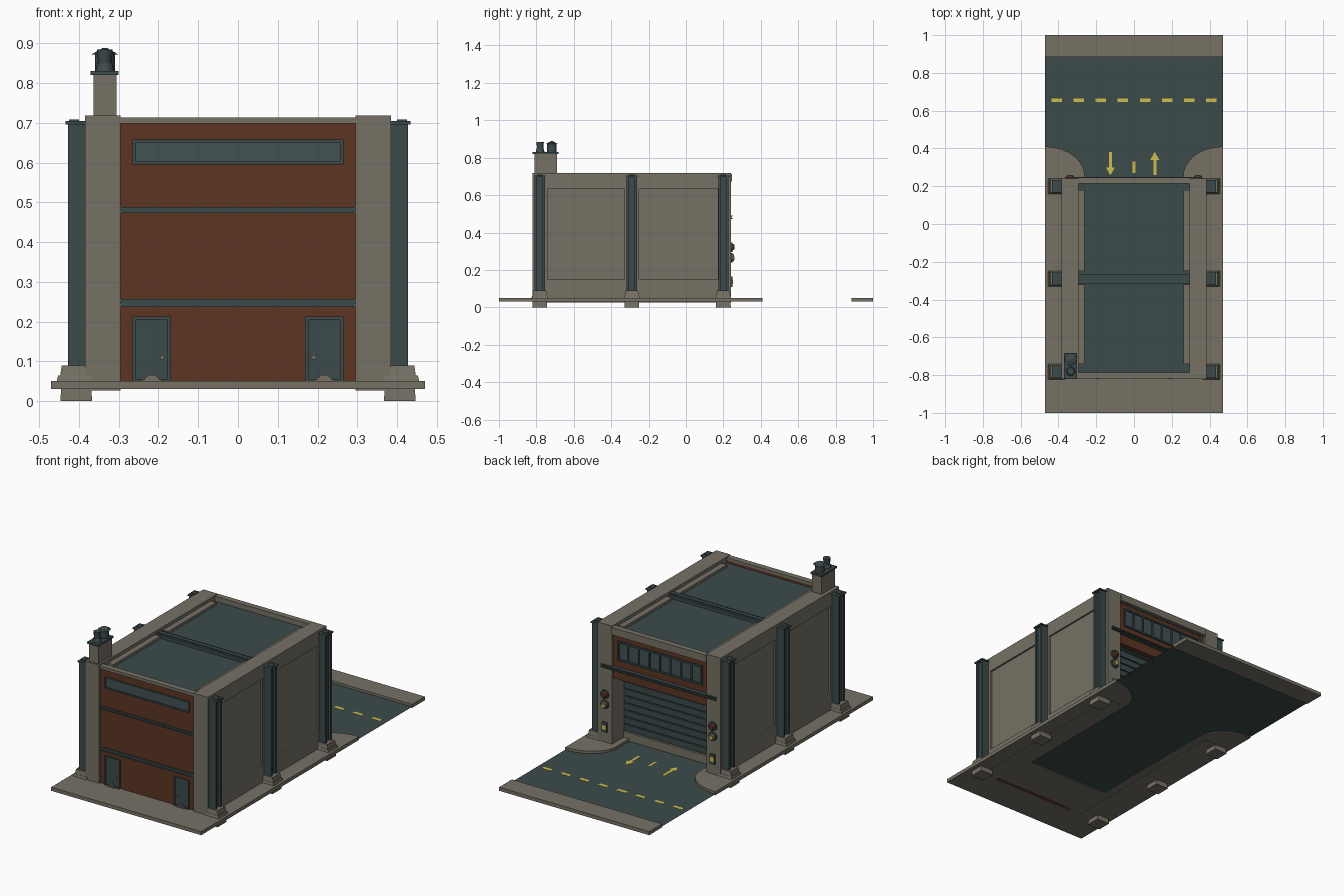
import bpy, bmesh, math
from mathutils import Matrix, Vector


def mat(name, rgb):
    m = bpy.data.materials.new(name)
    m.diffuse_color = (*rgb, 1)
    return m


CONCRETE = mat("concrete", (0.18, 0.165, 0.13))
STEEL = mat("dark_steel", (0.045, 0.068, 0.070))
BRICK = mat("brick", (0.11, 0.036, 0.016))
YELLOW = mat("yellow_paint", (0.62, 0.52, 0.07))
GLASS = mat("glass", (0.055, 0.083, 0.088))
LAMP = mat("red_lamp", (0.12, 0.03, 0.018))


def finish(name, bm, m):
    bmesh.ops.recalc_face_normals(bm, faces=bm.faces)
    me = bpy.data.meshes.new(name)
    bm.to_mesh(me)
    bm.free()
    me.materials.append(m)
    ob = bpy.data.objects.new(name, me)
    bpy.context.collection.objects.link(ob)
    return ob


def boxes(name, m, *items):
    """Each item: x0, x1, y0, y1, z0, z1 and an optional taper of the top."""
    bm = bmesh.new()
    for x0, x1, y0, y1, z0, z1, *t in items:
        c = Vector(((x0 + x1) / 2, (y0 + y1) / 2, (z0 + z1) / 2))
        size = Matrix.Diagonal((abs(x1 - x0), y1 - y0, z1 - z0, 1))
        vs = bmesh.ops.create_cube(bm, size=1, matrix=Matrix.Translation(c) @ size)["verts"]
        if t:
            for v in vs:
                if v.co.z > c.z:
                    v.co.x = c.x + (v.co.x - c.x) * t[0]
                    v.co.y = c.y + (v.co.y - c.y) * t[0]
    return finish(name, bm, m)


def plates(name, m, z, polys, h=0):
    """Flat outlines, extruded by h when given."""
    bm = bmesh.new()
    for pts in polys:
        f = bm.faces.new([bm.verts.new((x, y, z)) for x, y in pts])
        f.normal_update()
        if h:
            new = bmesh.ops.extrude_face_region(bm, geom=[f], use_keep_orig=True)["geom"]
            bmesh.ops.translate(bm, vec=(0, 0, h), verts=[v for v in new if isinstance(v, bmesh.types.BMVert)])
    return finish(name, bm, m)


def rounds(name, m, items, along_y=False, n=16):
    """Each item: centre x, y, z, lower radius, upper radius, length."""
    bm = bmesh.new()
    rot = Matrix.Rotation(-math.pi / 2, 4, 'X') if along_y else Matrix()
    for x, y, z, r0, r1, d in items:
        bmesh.ops.create_cone(bm, cap_ends=True, segments=n, radius1=r0, radius2=r1, depth=d,
                              matrix=Matrix.Translation((x, y, z)) @ rot)
    ob = finish(name, bm, m)
    ob.data.shade_smooth()
    ob.data.set_sharp_from_angle(angle=math.radians(35))
    return ob


def rect(x0, x1, y0, y1):
    return [(x0, y0), (x1, y0), (x1, y1), (x0, y1)]


# Ground: pavement with rounded driveway corners, road, far kerb
arc = [(0.47 - 0.21 * math.sin(a), 0.25 + 0.16 * math.cos(a)) for a in [i * math.pi / 20 for i in range(11)]]
right = [(0.47, -1)] + arc + [(0.26, -0.55)]
plates("pavement", CONCRETE, 0.03, [right + [(-x, y) for x, y in reversed(right)]], 0.02)
boxes("far_pavement", CONCRETE, (-0.47, 0.47, 0.885, 1, 0.03, 0.05))
plates("road", STEEL, 0.036, [rect(-0.47, 0.47, 0.25, 0.885), rect(-0.26, 0.26, -0.55, 0.25)])

# Road paint: lane dashes and two arrows
paint = [rect(x - 0.028, x + 0.028, 0.645, 0.665) for x in [-0.41 + i * 0.82 / 7 for i in range(8)]]
paint.append(rect(-0.007, 0.007, 0.27, 0.33))
for x, d in ((-0.125, -1), (0.11, 1)):
    paint.append([(x + px, 0.32 + d * py) for px, py in
                  ((-0.008, -0.06), (0.008, -0.06), (0.008, 0.02), (0.024, 0.02),
                   (0, 0.062), (-0.024, 0.02), (-0.008, 0.02))])
plates("road_markings", YELLOW, 0.038, paint, 0.001)

# Side walls with framed panels, steel columns and their footings
for s, side in ((1, "right"), (-1, "left")):
    wall = [(0.295, 0.375, -0.82, 0.24, 0.027, 0.718)]
    for y0, y1 in ((-0.82, -0.74), (-0.33, -0.25), (0.17, 0.24)):
        wall.append((0.36, 0.385, y0, y1, 0.027, 0.718))
    for y0, y1 in ((-0.74, -0.33), (-0.25, 0.17)):
        wall.append((0.36, 0.385, y0, y1, 0.635, 0.718))
        wall.append((0.36, 0.385, y0, y1, 0.027, 0.15))
        wall.append((0.262, 0.297, y0, y1 + 0.01, 0.66, 0.70))
    boxes(side + "_wall", CONCRETE, *[(s * a, s * b, *r) for a, b, *r in wall])
    foot, col = [], []
    for y in (-0.782, -0.29, 0.2):
        foot += [(0.367, 0.447, y - 0.04, y + 0.04, 0, 0.035, 0.94),
                 (0.366, 0.456, y - 0.042, y + 0.042, 0.05, 0.064, 0.92),
                 (0.37, 0.448, y - 0.038, y + 0.038, 0.06, 0.09, 0.88)]
        col += [(0.385, 0.428, y - 0.027, y - 0.015, 0.085, 0.698),
                (0.385, 0.428, y + 0.015, y + 0.027, 0.085, 0.698),
                (0.385, 0.416, y - 0.02, y + 0.02, 0.085, 0.698),
                (0.38, 0.434, y - 0.032, y + 0.032, 0.696, 0.704),
                (0.40, 0.425, y - 0.015, y + 0.015, 0.70, 0.709)]
    boxes(side + "_footings", CONCRETE, *[(s * a, s * b, *r) for a, b, *r in foot])
    boxes(side + "_columns", STEEL, *[(s * a, s * b, *r) for a, b, *r in col])

# Roof deck, cross beam and end copings
boxes("roof", STEEL, (-0.295, 0.295, -0.80, 0.23, 0.665, 0.685),
      (-0.295, 0.295, -0.315, -0.265, 0.68, 0.703),
      (-0.295, 0.295, -0.302, -0.278, 0.70, 0.708))
boxes("roof_copings", CONCRETE, (-0.297, 0.297, -0.818, -0.785, 0.698, 0.714),
      (-0.297, 0.297, 0.215, 0.247, 0.672, 0.714))

# Chimney with two pots
boxes("chimney", CONCRETE, (-0.364, -0.306, -0.81, -0.69, 0.71, 0.822))
boxes("chimney_cap", STEEL, (-0.371, -0.301, -0.82, -0.683, 0.82, 0.83))
rounds("chimney_pots", STEEL, [(-0.335, -0.717, 0.853, 0.025, 0.025, 0.05),
                               (-0.335, -0.717, 0.88, 0.034, 0.006, 0.016),
                               (-0.335, -0.78, 0.84, 0.024, 0.018, 0.022),
                               (-0.335, -0.78, 0.86, 0.015, 0.02, 0.05)], n=12)

# Front wall: brick, bands, long window, two doors
boxes("front_brick", BRICK, (-0.297, 0.297, -0.81, -0.785, 0.03, 0.70))
boxes("front_bands", STEEL, *[(-0.296, 0.296, -0.819, -0.80, a, b)
                              for a, b in ((0.237, 0.244), (0.252, 0.257), (0.473, 0.478), (0.484, 0.488))],
      *[(-0.296, 0.296, -0.816, -0.80, a, b) for a, b in ((0.24, 0.255), (0.475, 0.486))])


def frame(x0, x1, y0, y1, z0, z1, t):
    return [(x0, x1, y0, y1, z1 - t, z1), (x0, x1, y0, y1, z0, z0 + t),
            (x0, x0 + t, y0, y1, z0, z1), (x1 - t, x1, y0, y1, z0, z1)]


boxes("front_window_frame", STEEL, *frame(-0.265, 0.265, -0.818, -0.80, 0.595, 0.658, 0.008))
boxes("front_window_glass", GLASS, (-0.26, 0.26, -0.813, -0.80, 0.60, 0.654))
for s, side in ((1, "right"), (-1, "left")):
    x0, x1 = sorted((s * 0.169, s * 0.265))
    boxes(side + "_door_frame", STEEL, *frame(x0, x1, -0.819, -0.80, 0.045, 0.213, 0.009))
    boxes(side + "_door", STEEL, (x0, x1, -0.814, -0.80, 0.05, 0.21))
    rounds(side + "_door_knob", CONCRETE, [(s * 0.191, -0.817, 0.11, 0.006, 0.006, 0.008)], True, 10)
    boxes(side + "_door_step", CONCRETE, *[(s * 0.217 - w, s * 0.217 + w, -0.818 - k, -0.81, 0.048, z)
                                           for w, k, z in ((0.024, 0.008, 0.054), (0.018, 0.005, 0.06),
                                                           (0.012, 0.002, 0.066))])

# Garage end: brick gable, window row, lintel beam
boxes("garage_brick", BRICK, (-0.297, 0.297, 0.20, 0.228, 0.42, 0.675))
boxes("garage_window_glass", GLASS, (-0.26, 0.26, 0.22, 0.230, 0.535, 0.635))
boxes("garage_window_frame", STEEL, *frame(-0.265, 0.265, 0.22, 0.238, 0.53, 0.64, 0.009),
      *[(x - 0.004, x + 0.004, 0.22, 0.236, 0.535, 0.635) for x in [-0.265 + i * 0.53 / 8 for i in range(1, 8)]])
boxes("lintel_beam", STEEL, (-0.36, 0.36, 0.22, 0.249, 0.472, 0.477), (-0.36, 0.36, 0.22, 0.249, 0.485, 0.49),
      (-0.36, 0.36, 0.22, 0.243, 0.475, 0.487))

# Roller door: slats over a backing sheet, pale bottom bar
boxes("roller_door_back", STEEL, (-0.297, 0.297, 0.115, 0.125, 0.036, 0.45))
boxes("roller_door_slats", STEEL, *[(-0.295, 0.295, 0.12, 0.135, 0.09 + i * 0.04, 0.124 + i * 0.04)
                                    for i in range(9)])
boxes("roller_door_bottom_bar", CONCRETE, (-0.295, 0.295, 0.12, 0.138, 0.037, 0.084))

# Signal lamps with hoods, and control boxes on both garage pillars
for s, side in ((1, "right"), (-1, "left")):
    x = s * 0.338
    rounds(side + "_lamp_rims", STEEL, [(x, 0.243, z, 0.025, 0.025, 0.012) for z in (0.322, 0.265)], True)
    rounds(side + "_red_lamp", LAMP, [(x, 0.252, 0.322, 0.02, 0.012, 0.014)], True)
    rounds(side + "_lower_lamp_body", CONCRETE, [(x, 0.25, 0.265, 0.021, 0.018, 0.014)], True)
    rounds(side + "_lower_lamp_lens", YELLOW, [(x, 0.255, 0.262, 0.013, 0.009, 0.01)], True)
    boxes(side + "_control_box", STEEL, (x - 0.016, x + 0.016, 0.235, 0.249, 0.11, 0.165))
    boxes(side + "_control_panel", YELLOW, (x - 0.01, x + 0.01, 0.245, 0.252, 0.125, 0.15))
